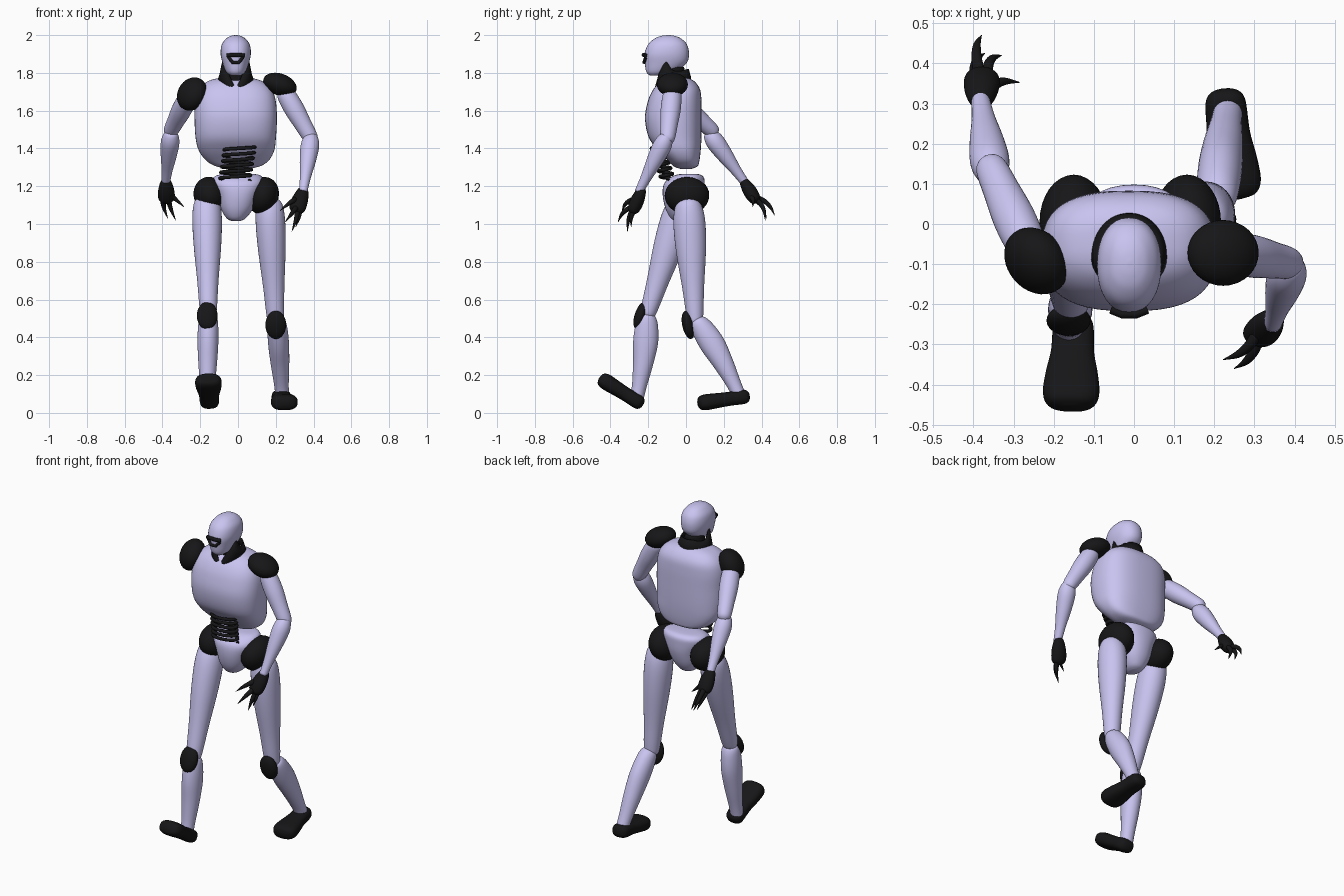
import bpy, bmesh, math
from mathutils import Vector, Matrix


def material(name, color):
    m = bpy.data.materials.new(name)
    m.diffuse_color = color
    return m


SHELL = material("lavender_shell", (0.58, 0.55, 0.87, 1))
DARK = material("black_rubber", (0.008, 0.008, 0.009, 1))


def finish(name, bm, mat):
    bmesh.ops.recalc_face_normals(bm, faces=bm.faces)
    me = bpy.data.meshes.new(name)
    bm.to_mesh(me)
    bm.free()
    ob = bpy.data.objects.new(name, me)
    bpy.context.collection.objects.link(ob)
    me.materials.append(mat)
    me.shade_smooth()
    return ob


def spline(keys, steps):
    """Smooth curve through tuples of any length."""
    k = [keys[0]] + list(keys) + [keys[-1]]
    out = []
    for i in range(1, len(k) - 2):
        for s in range(steps):
            t = s / steps
            out.append([0.5 * (2 * b + (c - a) * t + (2 * a - 5 * b + 4 * c - d) * t * t
                               + (3 * b - a - 3 * c + d) * t ** 3)
                        for a, b, c, d in zip(*k[i - 1:i + 3])])
    return out + [list(keys[-1])]


def loft(name, keys, mat, axis=None, power=2.0, sides=32, steps=5):
    """Skin of rings; keys are (x, y, z, half width, half depth)."""
    t = Vector(axis) if axis else Vector(keys[-1][:3]) - Vector(keys[0][:3])
    t.normalize()
    u = Vector((1, 0, 0))
    u = (u - t * u.dot(t)).normalized()
    v = t.cross(u)
    bm = bmesh.new()
    rings = []
    for x, y, z, a, b in spline(keys, steps):
        ring = []
        for i in range(sides):
            w = 2 * math.pi * i / sides
            c, s = math.cos(w), math.sin(w)
            c = math.copysign(abs(c) ** (2 / power), c)
            s = math.copysign(abs(s) ** (2 / power), s)
            ring.append(bm.verts.new(Vector((x, y, z)) + u * c * max(a, .001) + v * s * max(b, .001)))
        rings.append(ring)
    for r, q in zip(rings, rings[1:]):
        for i in range(sides):
            j = (i + 1) % sides
            bm.faces.new((r[i], r[j], q[j], q[i]))
    bm.faces.new(rings[0])
    bm.faces.new(rings[-1])
    return finish(name, bm, mat)


def pad(name, center, radii, rot=(0, 0, 0)):
    bm = bmesh.new()
    bmesh.ops.create_uvsphere(bm, u_segments=32, v_segments=18, radius=1)
    ob = finish(name, bm, DARK)
    ob.location, ob.scale = center, radii
    ob.rotation_euler = [math.radians(r) for r in rot]
    return ob


def tube(name, points, radius, cyclic=False):
    cu = bpy.data.curves.new(name, 'CURVE')
    cu.dimensions = '3D'
    cu.bevel_depth, cu.bevel_resolution, cu.use_fill_caps = radius, 3, True
    sp = cu.splines.new('POLY')
    sp.points.add(len(points) - 1)
    for p, co in zip(sp.points, points):
        p.co = (*co, 1)
    sp.use_cyclic_u = cyclic
    ob = bpy.data.objects.new(name, cu)
    bpy.context.collection.objects.link(ob)
    cu.materials.append(DARK)


def limb(name, start, end, profile, mat=SHELL, bow=(0, 0, 0), power=2.0):
    """Straight or bowed limb; profile is (fraction, half width, half depth)."""
    s, e, b = Vector(start), Vector(end), Vector(bow)
    keys = [(*(s.lerp(e, f) + b * 4 * f * (1 - f)), w, d) for f, w, d in profile]
    return loft(name, keys, mat, axis=e - s, power=power)


# head and face marking
loft("head", [(-.012, -.165, 1.785, .025, .025), (-.012, -.135, 1.805, .05, .075),
              (-.012, -.108, 1.85, .069, .11), (-.012, -.102, 1.9, .08, .118),
              (-.012, -.098, 1.95, .074, .103), (-.012, -.096, 1.982, .05, .07),
              (-.012, -.095, 1.996, .025, .035), (-.012, -.095, 2.0, .003, .003)],
     SHELL, axis=(0, 0, 1), power=2.2)
tube("visor_bar", [(-.057, -.213, 1.892), (-.03, -.224, 1.895), (.006, -.224, 1.895), (.033, -.213, 1.892)], .011)
tube("visor_lower", [(-.05, -.213, 1.882), (-.028, -.222, 1.855), (.004, -.222, 1.855), (.026, -.213, 1.882)], .009)

# neck core and pointed collar band
loft("neck", [(-.012, -.06, 1.7, .075, .07), (-.012, -.06, 1.76, .065, .065), (-.012, -.07, 1.83, .05, .06)],
     DARK, axis=(0, 0, 1))
bm = bmesh.new()
rows = []
heights = spline([(1.695, 1.725), (1.715, 1.8), (1.74, 1.865), (1.75, 1.815), (1.75, 1.81), (1.745, 1.82), (1.74, 1.82)], 4)
heights += heights[-2:0:-1]
for i, (lo, hi) in enumerate(heights):
    w = 2 * math.pi * i / len(heights)
    s, c = math.sin(w), -math.cos(w)
    rows.append([bm.verts.new((-.012 + r * s, -.07 + q * c, z))
                 for r, q, z in ((.102, .1, lo), (.088, .096, (lo + hi) / 2), (.078, .085, hi))])
for r, q in zip(rows, rows[1:] + rows[:1]):
    for k in range(2):
        bm.faces.new((r[k], q[k], q[k + 1], r[k + 1]))
finish("collar", bm, DARK).modifiers.new("thickness", 'SOLIDIFY').thickness = .008

# torso, belly spring, pelvis
loft("torso", [(.0, .0, 1.292, .05, .03), (.0, -.002, 1.305, .115, .063), (-.003, -.012, 1.335, .165, .083),
               (-.008, -.035, 1.39, .2, .113), (-.012, -.058, 1.46, .213, .14),
               (-.012, -.067, 1.56, .218, .15), (-.014, -.06, 1.65, .214, .142),
               (-.015, -.05, 1.71, .195, .125), (-.015, -.045, 1.75, .155, .095),
               (-.015, -.042, 1.77, .1, .06), (-.015, -.042, 1.775, .04, .03)],
     SHELL, axis=(0, 0, 1), power=2.6, sides=48)
coil = []
for i in range(197):
    f = i / 196
    w = f * 6.5 * 2 * math.pi
    coil.append((-.018 + .03 * f + .08 * math.cos(w), -.095 - .06 * f + .035 * math.sin(w), 1.228 + .195 * f))
tube("belly_spring", coil, .0095)
loft("pelvis", [(-.01, -.02, 1.015, .02, .03), (-.01, -.02, 1.03, .05, .06), (-.005, -.018, 1.08, .085, .09),
                (0, -.015, 1.15, .11, .108), (0, -.01, 1.21, .135, .108), (0, .005, 1.245, .13, .09),
                (.005, .015, 1.262, .1, .06), (.01, .02, 1.266, .03, .02)],
     SHELL, axis=(0, 0, 1), power=2.2)

# hips, knees and shoulders
pad("left_hip", (-.15, .005, 1.155), (.085, .118, .095), (0, -12, 0))
pad("right_hip", (.132, .005, 1.15), (.083, .118, .1), (0, 18, 0))
pad("left_knee_pad", (-.163, -.24, .515), (.055, .032, .076), (-18, 0, 0))
pad("right_knee_pad", (.2, .012, .466), (.055, .032, .076), (12, 0, 0))
pad("left_shoulder", (-.243, -.092, 1.688), (.068, .09, .092), (0, 25, 40))
pad("right_shoulder", (.222, -.072, 1.738), (.092, .082, .058), (0, 20, 0))

# legs: same profiles, different poses
THIGH = [(0, .03, .03), (.05, .066, .066), (.18, .078, .084), (.4, .073, .08),
         (.7, .056, .058), (.9, .047, .046), (.97, .04, .038), (1, .02, .02)]
SHIN = [(0, .02, .02), (.04, .044, .045), (.15, .053, .06), (.35, .055, .066),
        (.6, .049, .053), (.85, .039, .039), (1, .036, .036)]
FOOT = [(0, .015, .012), (.03, .036, .028), (.12, .05, .038), (.4, .054, .037), (.65, .066, .04),
        (.85, .07, .042), (.96, .055, .033), (1, .02, .012)]
legs = {
    "left": ((-.165, -.01, 1.15), (-.157, -.21, .5), (-.157, -.205, .53), (-.163, -.262, .07),
             (-.15, -.228, .042), (-.158, -.458, .186)),
    "right": ((.165, .01, 1.14), (.2, .05, .46), (.205, .05, .5), (.234, .282, .09),
              (.225, .336, .09), (.25, .062, .05)),
}
for side, (hip, knee, shin, ankle, heel, toe) in legs.items():
    limb(side + "_thigh", hip, knee, THIGH)
    limb(side + "_shin", shin, ankle, SHIN, bow=(0, .012, .004))
    limb(side + "_foot", heel, toe, FOOT, DARK, power=2.6)

# arms, palms and claws
UPPER = [(0, .03, .03), (.08, .048, .048), (.35, .053, .053), (.65, .046, .046), (.92, .038, .038), (1, .018, .018)]
FORE = [(0, .015, .015), (.05, .036, .036), (.2, .049, .049), (.45, .043, .043), (.75, .029, .029), (1, .022, .022)]
PALM = [(0, .015, .015), (.12, .03, .026), (.5, .043, .036), (.85, .042, .032), (1, .02, .016)]
CLAW = [(0, .015, .015), (.3, .013, .013), (.65, .009, .009), (1, .001, .001)]
arms = {
    "left": ((-.26, -.07, 1.68), (-.365, .16, 1.475), (-.353, .115, 1.49), (-.383, .315, 1.215), (-.382, .3, 1.235),
             (-.378, .375, 1.115), (-.01, .012, .012),
             [((-.385, .375, 1.14), (-.38, .47, 1.045)), ((-.365, .37, 1.13), (-.33, .42, 1.02)),
              ((-.36, .33, 1.15), (-.285, .353, 1.09)), ((-.395, .36, 1.13), (-.372, .425, 1.03))]),
    "right": ((.24, -.07, 1.71), (.4, -.1, 1.43), (.39, -.095, 1.475), (.345, -.25, 1.17), (.35, -.23, 1.19),
              (.305, -.285, 1.06), (.008, -.01, .01),
              [((.315, -.275, 1.08), (.285, -.31, .96)), ((.31, -.285, 1.09), (.25, -.36, 1.01)),
               ((.305, -.275, 1.13), (.222, -.338, 1.07)), ((.325, -.265, 1.08), (.306, -.29, .985))]),
}
for side, (shoulder, elbow, top, wrist, palm, knuckle, bow, claws) in arms.items():
    limb(side + "_upper_arm", shoulder, elbow, UPPER)
    limb(side + "_forearm", top, wrist, FORE)
    limb(side + "_palm", palm, knuckle, PALM, DARK)
    for i, (base, tip) in enumerate(claws):
        limb(f"{side}_claw_{i + 1}", base, tip, CLAW, DARK, bow=bow)
